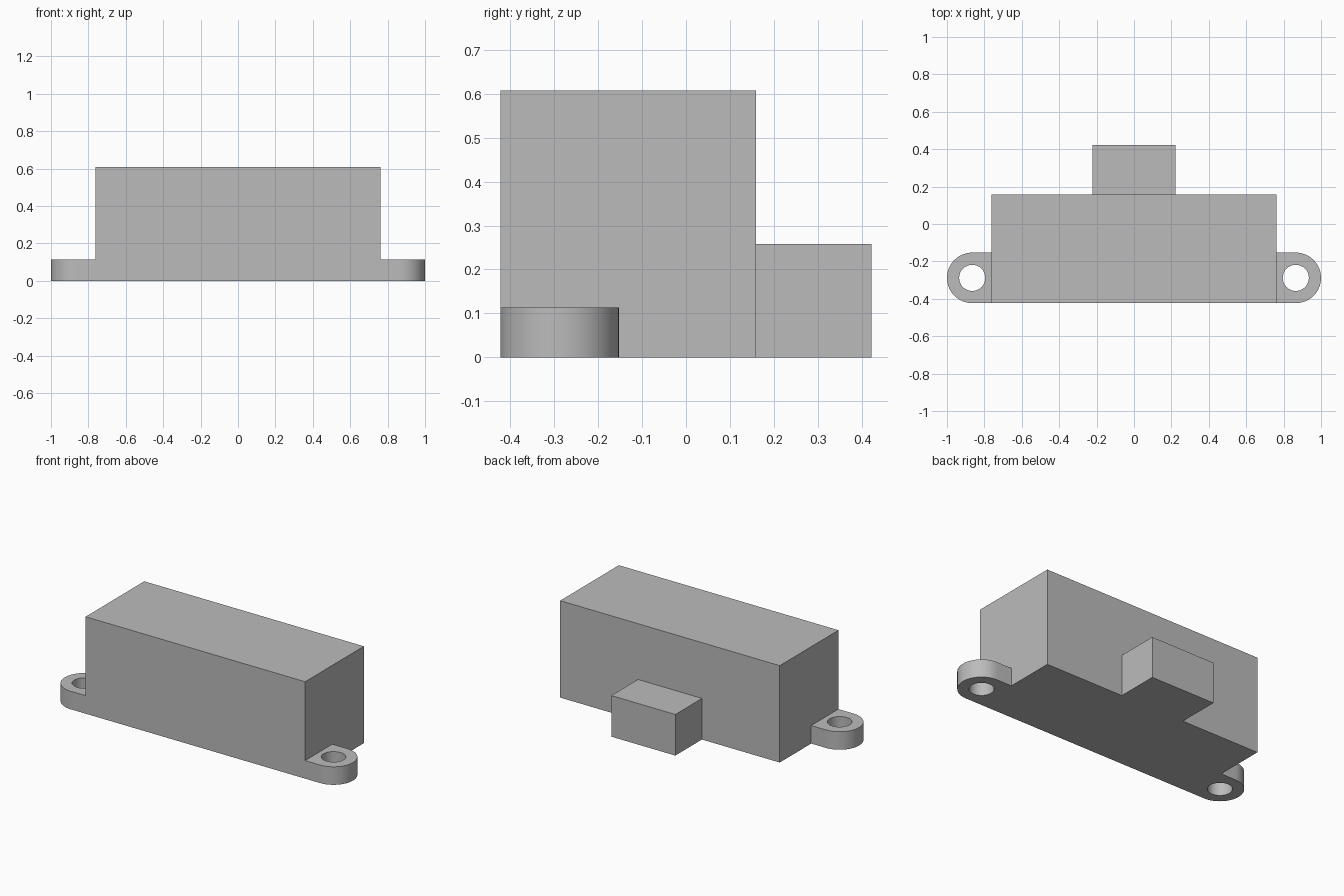
import bpy, bmesh, math

if "Cube" in bpy.data.objects:
    bpy.data.objects.remove(bpy.data.objects["Cube"], do_unlink=True)

grey = bpy.data.materials.new("plain_grey")
grey.use_nodes = True
COLOUR = (0.5, 0.5, 0.5, 1)
grey.diffuse_color = COLOUR
grey.node_tree.nodes["Principled BSDF"].inputs["Base Color"].default_value = COLOUR

BODY_X, FRONT, BODY_BACK, BACK = 0.762, -0.423, 0.159, 0.423
TAB_R, HOLE_R, TAB_H = 0.135, 0.07, 0.113
TAB_X, TAB_Y = 1 - TAB_R, FRONT + TAB_R
SEGMENTS = 32


def extrude_outlines(name, loops, height):
    """Fill closed outlines (inner ones become holes) and extrude them up."""
    bm = bmesh.new()
    edges = []
    for loop in loops:
        verts = [bm.verts.new((x, y, 0)) for x, y in loop]
        edges += [bm.edges.new((v, verts[i - 1])) for i, v in enumerate(verts)]
    bmesh.ops.triangle_fill(bm, use_beauty=True, edges=edges)
    result = bmesh.ops.extrude_face_region(bm, geom=bm.faces[:], use_keep_orig=True)
    top = [g for g in result["geom"] if isinstance(g, bmesh.types.BMVert)]
    bmesh.ops.translate(bm, verts=top, vec=(0, 0, height))
    bmesh.ops.recalc_face_normals(bm, faces=bm.faces[:])
    mesh = bpy.data.meshes.new(name)
    bm.to_mesh(mesh)
    bm.free()
    mesh.materials.append(grey)
    obj = bpy.data.objects.new(name, mesh)
    bpy.context.collection.objects.link(obj)
    return obj


def rectangle(half_x, y0, y1):
    return [(-half_x, y0), (half_x, y0), (half_x, y1), (-half_x, y1)]


def arc(radius, start, sweep, count):
    angles = [start + sweep * i / SEGMENTS for i in range(count)]
    return [(TAB_X + radius * math.cos(a), TAB_Y + radius * math.sin(a)) for a in angles]


# Main housing and rear connector block
extrude_outlines("housing", [rectangle(BODY_X, FRONT, BODY_BACK)], 0.608)
extrude_outlines("rear_connector", [rectangle(0.222, BODY_BACK, BACK)], 0.258)

# Rounded mounting tabs with screw holes, one on each side
outline = [(BODY_X, TAB_Y - TAB_R)]
outline += arc(TAB_R, -math.pi / 2, math.pi, SEGMENTS + 1)
outline += [(BODY_X, TAB_Y + TAB_R)]
hole = arc(HOLE_R, 0, 2 * math.pi, SEGMENTS)
tabs = extrude_outlines("mounting_tabs", [outline, hole], TAB_H)
tabs.modifiers.new("mirror", "MIRROR").use_mirror_merge = False

bpy.ops.object.select_all(action="DESELECT")
tabs.select_set(True)
bpy.context.view_layer.objects.active = tabs
bpy.ops.object.shade_smooth_by_angle(angle=math.radians(30))
